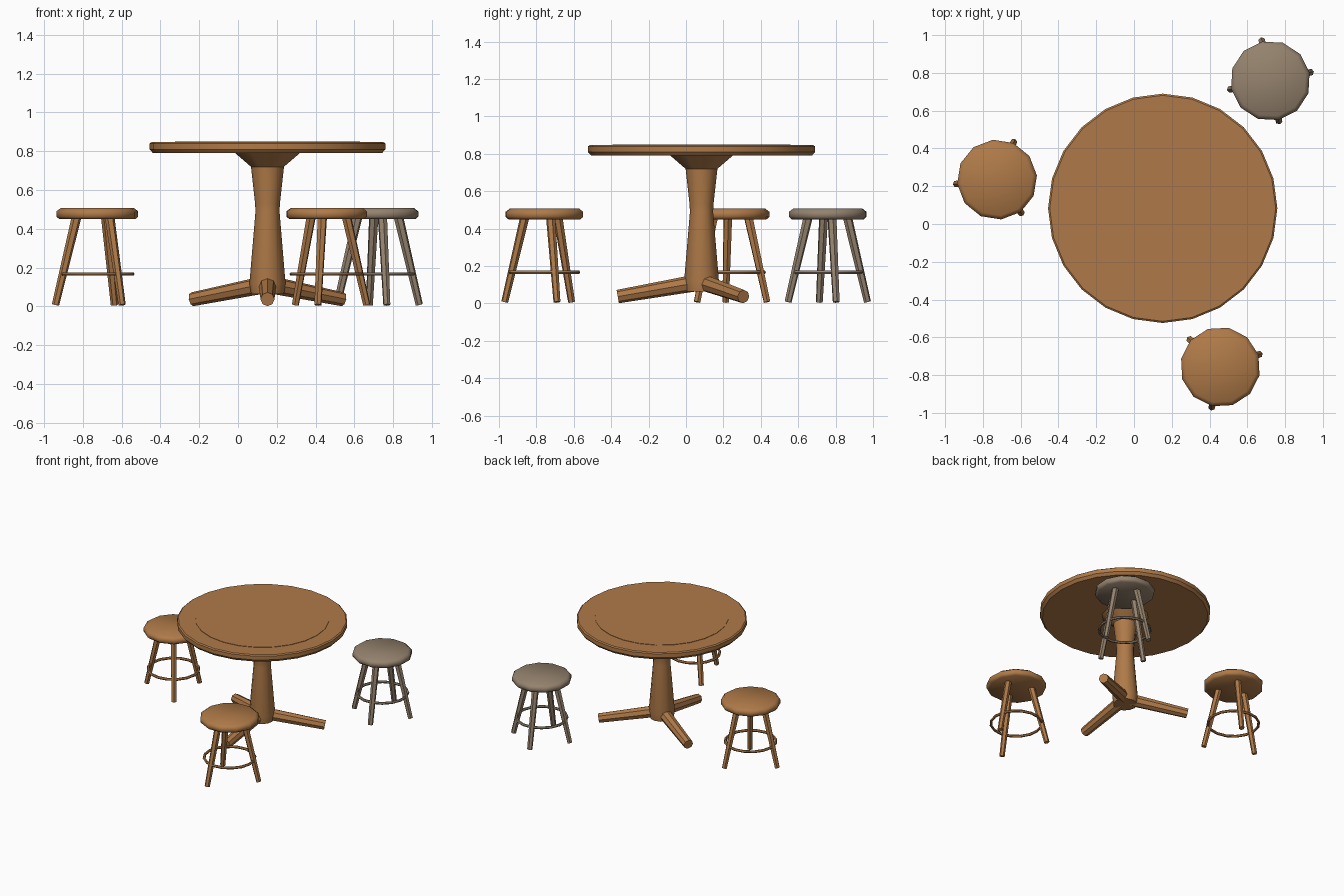
import bpy, bmesh
from math import radians, pi, sin, cos
from mathutils import Vector

if "Cube" in bpy.data.objects:
    bpy.data.objects.remove(bpy.data.objects["Cube"], do_unlink=True)


def material(name, rgb):
    m = bpy.data.materials.new(name)
    m.use_nodes = True
    m.diffuse_color = (*rgb, 1)
    m.node_tree.nodes["Principled BSDF"].inputs["Base Color"].default_value = (*rgb, 1)
    return m


brown = material("brown_wood", (0.43, 0.195, 0.065))
grey = material("grey_wood", (0.30, 0.225, 0.155))


def finish(name, bm, mat, smooth=None):
    bmesh.ops.recalc_face_normals(bm, faces=bm.faces)
    me = bpy.data.meshes.new(name)
    bm.to_mesh(me)
    bm.free()
    me.materials.append(mat)
    ob = bpy.data.objects.new(name, me)
    bpy.context.collection.objects.link(ob)
    if smooth:
        bpy.ops.object.select_all(action="DESELECT")
        ob.select_set(True)
        bpy.context.view_layer.objects.active = ob
        bpy.ops.object.shade_smooth_by_angle(angle=radians(smooth))
    return ob


def lathe(name, profile, sides, centre, mat, turn=0.0, smooth=35):
    """Stack rings of (radius, height) from bottom to top and cap both ends."""
    bm = bmesh.new()
    rings = []
    for r, z in profile:
        angles = [turn + 2 * pi * i / sides for i in range(sides)]
        rings.append([bm.verts.new((centre[0] + r * cos(a), centre[1] + r * sin(a), z))
                      for a in angles])
    for low, high in zip(rings, rings[1:]):
        for i in range(sides):
            j = (i + 1) % sides
            bm.faces.new((low[i], low[j], high[j], high[i]))
    bm.faces.new(rings[0])
    bm.faces.new(rings[-1])
    return finish(name, bm, mat, smooth)


def rod(name, start, end, r_start, r_end, sides, mat, smooth=None):
    """Tapered bar between two points."""
    start, end = Vector(start), Vector(end)
    axis = end - start
    bm = bmesh.new()
    bmesh.ops.create_cone(bm, cap_ends=True, segments=sides, radius1=r_start,
                          radius2=r_end, depth=axis.length)
    bm.transform(axis.to_track_quat("Z", "Y").to_matrix().to_4x4())
    bmesh.ops.translate(bm, verts=bm.verts, vec=(start + end) / 2)
    return finish(name, bm, mat, smooth)


def polar(centre, angle, r, z):
    return (centre[0] + r * cos(angle), centre[1] + r * sin(angle), z)


# Table: top with slightly raised centre, flared column, three splayed feet
table = (0.152, 0.083)
lathe("table_top", [(0.59, 0.79), (0.607, 0.81), (0.607, 0.84), (0.598, 0.847),
                    (0.476, 0.847), (0.476, 0.85)], 24, table, brown)
lathe("table_column", [(0.085, 0.065), (0.093, 0.12), (0.062, 0.49), (0.064, 0.53),
                       (0.085, 0.72), (0.172, 0.795)], 12, table, brown)
for i in range(3):
    a = radians(-90 + 120 * i)
    rod(f"table_foot_{i + 1}", polar(table, a, 0.03, 0.11), polar(table, a, 0.448, 0.037),
        0.045, 0.036, 8, brown)


def stool(name, centre, legs, turn, mat):
    turn = radians(turn)
    lathe(name + "_seat", [(0.197, 0.45), (0.212, 0.463), (0.212, 0.49), (0.19, 0.507)],
          12, centre, mat, turn, 65)
    for i in range(legs):
        a = turn + 2 * pi * i / legs
        rod(f"{name}_leg_{i + 1}", polar(centre, a, 0.217, 0.008),
            polar(centre, a, 0.108, 0.46), 0.019, 0.025, 6, mat)
    bpy.ops.mesh.primitive_torus_add(location=(*centre, 0.167), rotation=(0, 0, turn),
                                     major_radius=0.182, minor_radius=0.01,
                                     major_segments=16, minor_segments=6)
    ring = bpy.context.object
    ring.name = name + "_foot_ring"
    ring.data.materials.append(mat)
    bpy.ops.object.shade_smooth_by_angle(angle=radians(35))


# Stools around the table
stool("right_stool", (-0.725, 0.235), 3, 66, brown)
stool("front_stool", (0.457, -0.757), 3, 18, brown)
stool("back_stool", (0.722, 0.758), 4, 12, grey)
